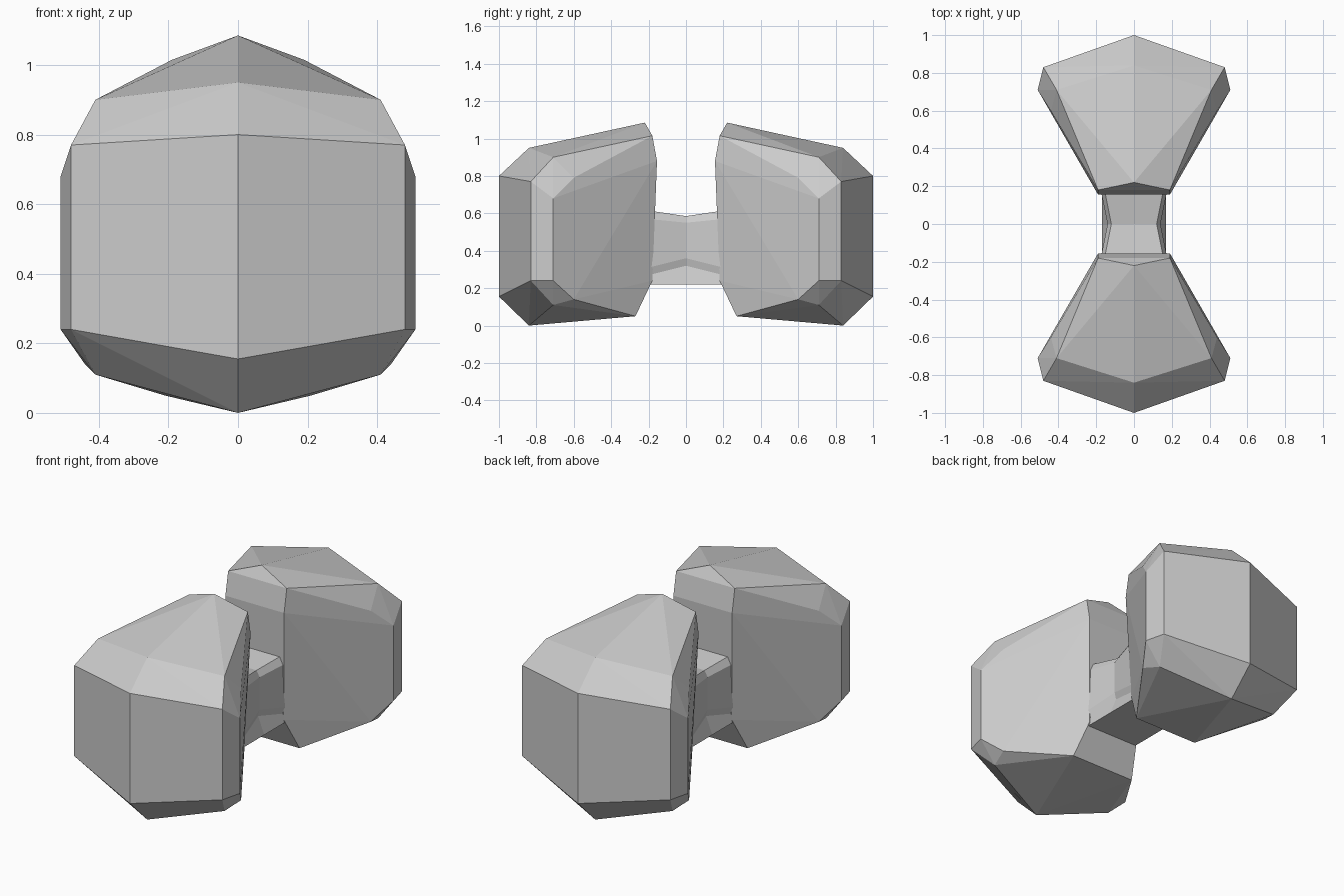
import bpy, bmesh

if "Cube" in bpy.data.objects:
    bpy.data.objects.remove(bpy.data.objects["Cube"])


def finish(name, bm):
    bmesh.ops.recalc_face_normals(bm, faces=bm.faces)
    mesh = bpy.data.meshes.new(name)
    bm.to_mesh(mesh)
    bm.free()
    obj = bpy.data.objects.new(name, mesh)
    bpy.context.collection.objects.link(obj)
    return obj


# Faceted bow loop: convex hull of half outline, mirrored across x
def loop(name, side):
    outline = [
        (0, 1.0, .155), (.48, .83, .24), (.48, .83, .77), (0, 1.0, .80),      # outer end
        (0, .84, 0), (.41, .71, .11), (.51, .71, .24), (.44, .60, .14),       # lower bevel
        (.51, .71, .68), (.44, .60, .79), (.41, .71, .90), (0, .84, .95),     # upper bevel
        (0, .22, 1.085), (.19, .18, 1.015), (.19, .155, .88),                 # inner top
        (.18, .185, .57), (.17, .18, .24), (.21, .27, .05), (0, .265, .05),   # inner bottom
    ]
    bm = bmesh.new()
    for x, y, z in outline:
        for sx in ((-1, 1) if x else (1,)):
            bm.verts.new((sx * x, side * y, z))
    bmesh.ops.convex_hull(bm, input=bm.verts[:])
    bmesh.ops.delete(bm, geom=[v for v in bm.verts if not v.link_faces], context='VERTS')
    bmesh.ops.dissolve_limit(bm, angle_limit=.035, verts=bm.verts[:], edges=bm.edges[:])
    return finish(name, bm)


loop("front_loop", -1)
loop("back_loop", 1)

# Pinched centre knot: three lofted cross-sections along y
end = [(.17, .22), (.17, .27), (.18, .31), (.18, .57), (.16, .615)]
waist = [(.17, .22), (.13, .32), (.14, .36), (.14, .55), (.12, .585)]
bm = bmesh.new()
rings = []
for y, half in ((-.2, end), (0, waist), (.2, end)):
    ring = half + [(-x, z) for x, z in reversed(half)]
    rings.append([bm.verts.new((x, y, z)) for x, z in ring])
for a, b in zip(rings, rings[1:]):
    for i in range(len(a)):
        j = (i + 1) % len(a)
        bm.faces.new((a[i], a[j], b[j], b[i]))
bm.faces.new(rings[0])
bm.faces.new(rings[-1])
finish("centre_knot", bm)
